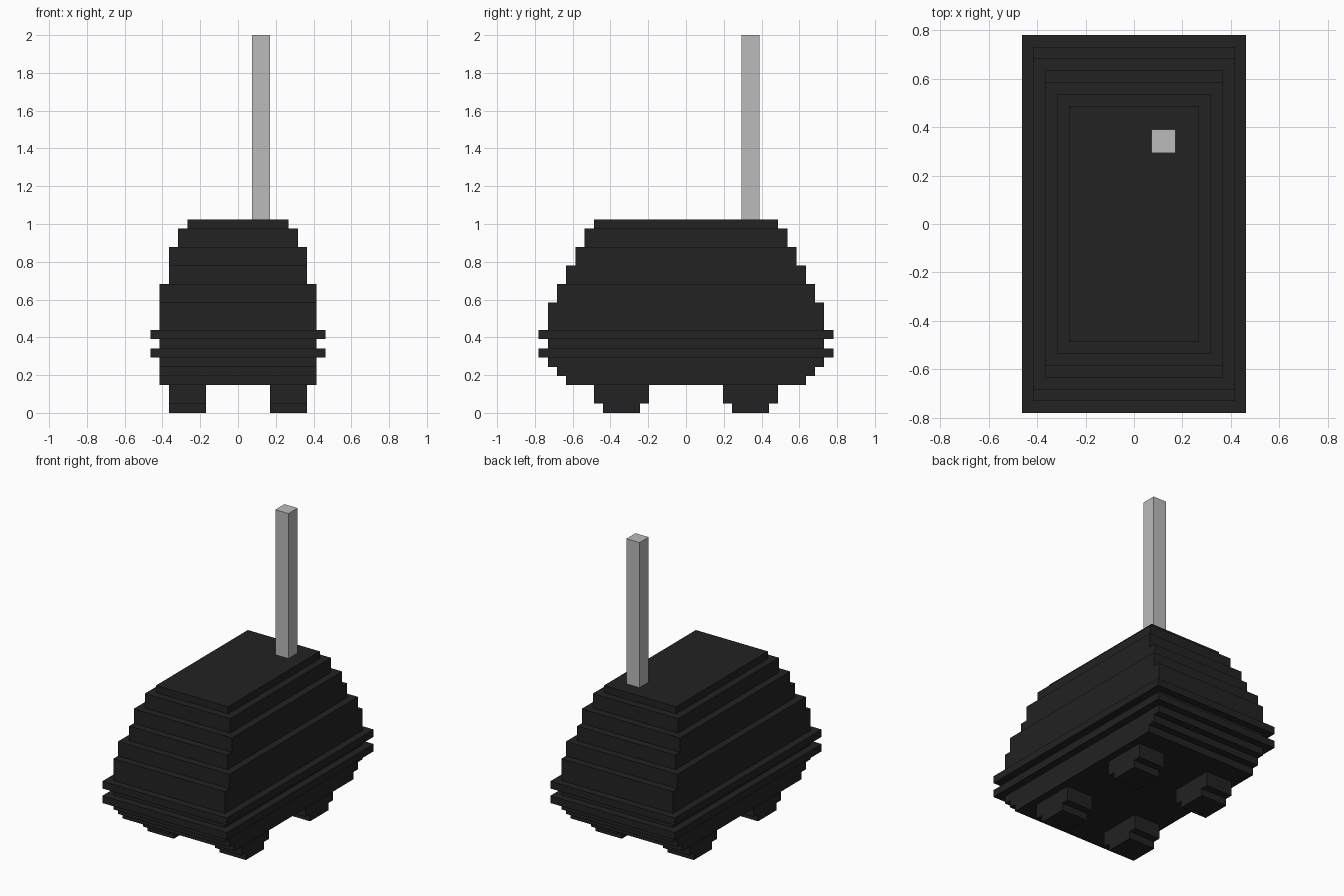
import bpy
import bmesh

cube = bpy.data.objects.get("Cube")
if cube:
    bpy.data.objects.remove(cube, do_unlink=True)

U = 2 / 41  # one block


def material(name, value):
    mat = bpy.data.materials.new(name)
    mat.use_nodes = True
    colour = (value, value, value, 1)
    mat.diffuse_color = colour
    mat.node_tree.nodes["Principled BSDF"].inputs["Base Color"].default_value = colour
    return mat


def stepped_block(name, layers, mat, centre=(0, 0)):
    """Closed stepped shell; each layer is (bottom, top, half width x, half depth y) in blocks."""
    bm = bmesh.new()
    rings = []
    for bottom, top, hx, hy in layers:
        for z in (bottom, top):
            rings.append([bm.verts.new(((centre[0] + sx * hx) * U, (centre[1] + sy * hy) * U, z * U))
                          for sx, sy in ((-1, -1), (1, -1), (1, 1), (-1, 1))])
    for low, high in zip(rings, rings[1:]):
        for i in range(4):
            j = (i + 1) % 4
            bm.faces.new((low[i], low[j], high[j], high[i]))
    bm.faces.new(rings[0][::-1])
    bm.faces.new(rings[-1])
    # Join edges where neighbouring layers share a side
    bmesh.ops.remove_doubles(bm, verts=bm.verts, dist=1e-5)
    bmesh.ops.recalc_face_normals(bm, faces=bm.faces)
    mesh = bpy.data.meshes.new(name)
    bm.to_mesh(mesh)
    bm.free()
    mesh.materials.append(mat)
    obj = bpy.data.objects.new(name, mesh)
    bpy.context.collection.objects.link(obj)
    return obj


black = material("black", 0.016)
grey = material("light grey", 0.5)

# Stepped body with two protruding bumper bands
stepped_block("body", [
    (3, 4, 8.5, 13), (4, 5, 8.5, 14), (5, 6, 8.5, 15),
    (6, 7, 9.5, 16), (7, 8, 8.5, 15), (8, 9, 9.5, 16),
    (9, 12, 8.5, 15), (12, 14, 8.5, 14), (14, 16, 7.5, 13),
    (16, 18, 7.5, 12), (18, 20, 6.5, 11), (20, 21, 5.5, 10),
], black)

# Four wheels, narrower where they meet the ground
for side, sx in (("left", 1), ("right", -1)):
    for end, sy in (("front", -1), ("back", 1)):
        stepped_block(f"{end}_{side}_wheel", [(0, 1, 2, 2), (1, 3, 2, 3)],
                      black, (sx * 5.5, sy * 7))

# Antenna on the back left of the roof
stepped_block("antenna", [(21, 41, 1, 1)], grey, (2.5, 7))
